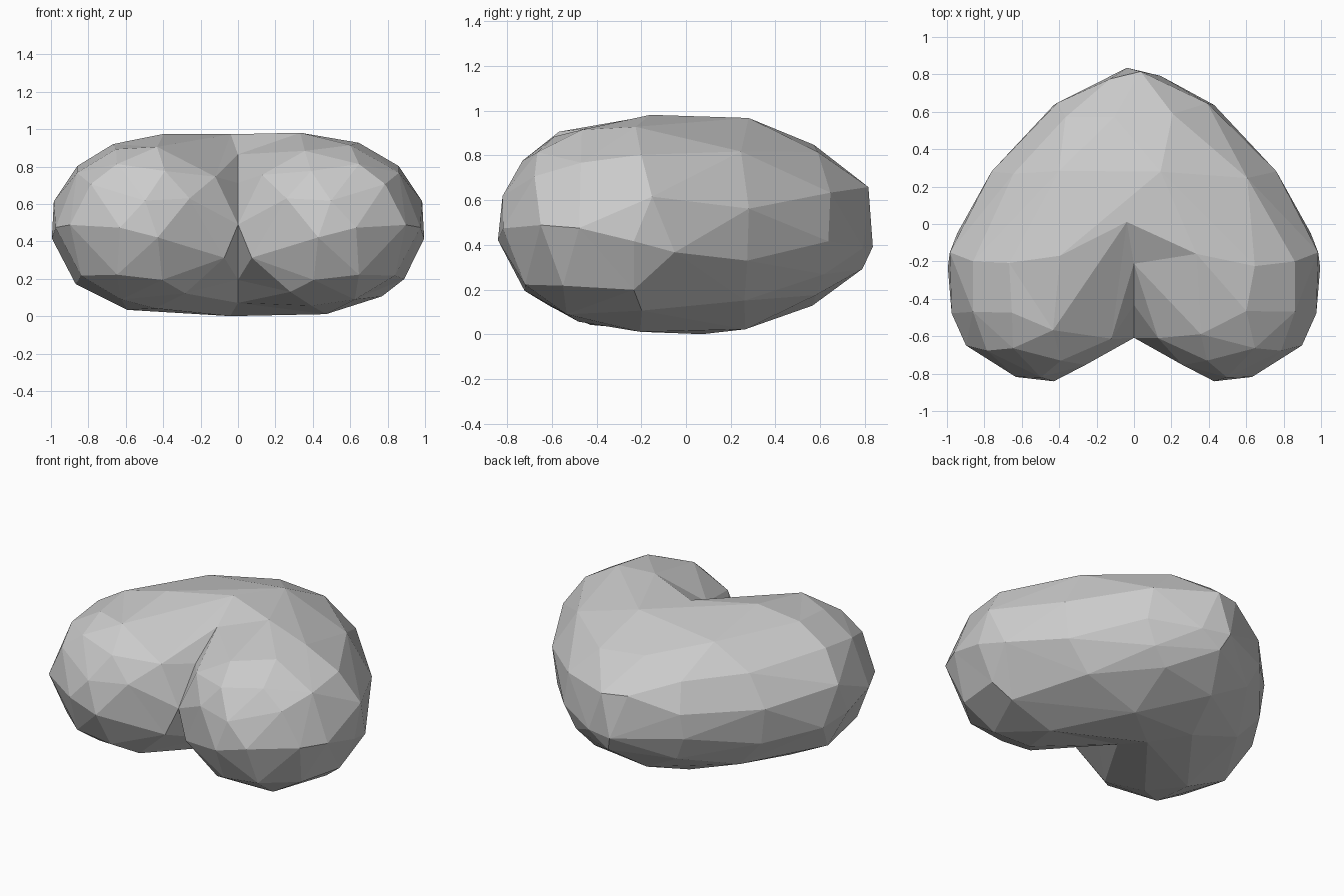
import bpy, bmesh, math
from mathutils import Matrix, Vector

cube = bpy.data.objects.get("Cube")
if cube:
    bpy.data.objects.remove(cube, do_unlink=True)

# Lobe stations along the depth: y, centre x, half width, half height
STATIONS = [
    (-0.83, 0.48, 0.08, 0.07), (-0.80, 0.49, 0.17, 0.16),
    (-0.72, 0.485, 0.32, 0.30), (-0.61, 0.46, 0.45, 0.385),
    (-0.47, 0.46, 0.505, 0.435), (-0.23, 0.40, 0.60, 0.475),
    (-0.09, 0.26, 0.71, 0.485), (0.02, 0.14, 0.78, 0.49),
    (0.27, 0.04, 0.73, 0.475), (0.57, 0.01, 0.49, 0.36),
    (0.70, 0.01, 0.33, 0.265), (0.79, 0.01, 0.15, 0.19),
    (0.83, 0.00, 0.04, 0.10),
]
MID_Z = 0.49
FACES = 180


def section(y):
    """Interpolate the lobe cross-section at depth y."""
    for a, b in zip(STATIONS, STATIONS[1:]):
        if y <= b[0]:
            t = max(0, (y - a[0]) / (b[0] - a[0]))
            return [p + (q - p) * t for p, q in zip(a[1:], b[1:])]
    return STATIONS[-1][1:]


def flat_material(name, colour):
    mat = bpy.data.materials.new(name)
    mat.use_nodes = True
    mat.diffuse_color = colour
    mat.node_tree.nodes["Principled BSDF"].inputs["Base Color"].default_value = colour
    return mat


# One lobe, with its poles pointing to the front and back
bm = bmesh.new()
bmesh.ops.create_icosphere(bm, subdivisions=5, radius=1)
turn = Matrix.Rotation(math.radians(9), 3, 'Y') @ Matrix.Rotation(math.pi / 2, 3, 'X')
for v in bm.verts:
    d = turn @ v.co.normalized()
    y = 0.83 * d.y
    cx, half_width, half_height = section(y)
    r = math.hypot(d.x, d.z)
    u, w = (d.x / r, d.z / r) if r > 0.01 else (0, 0)
    v.co = Vector((cx + half_width * u, y, MID_Z + half_height * w))

# Cut at the middle and mirror, so that the two lobes meet in a sharp cleft
bmesh.ops.bisect_plane(bm, geom=bm.verts[:] + bm.edges[:] + bm.faces[:],
                       dist=0.001, plane_co=(0, 0, 0), plane_no=(1, 0, 0),
                       clear_inner=True)
copy = bmesh.ops.duplicate(bm, geom=bm.verts[:] + bm.edges[:] + bm.faces[:])["geom"]
for v in (g for g in copy if isinstance(g, bmesh.types.BMVert)):
    v.co.x = -v.co.x
bmesh.ops.reverse_faces(bm, faces=[g for g in copy if isinstance(g, bmesh.types.BMFace)])
bmesh.ops.remove_doubles(bm, verts=bm.verts[:], dist=0.003)
bmesh.ops.triangulate(bm, faces=bm.faces[:])
bmesh.ops.recalc_face_normals(bm, faces=bm.faces[:])

mesh = bpy.data.meshes.new("heart_body")
bm.to_mesh(mesh)
bm.free()
mesh.materials.append(flat_material("light_grey", (0.6, 0.6, 0.6, 1)))
heart = bpy.data.objects.new("heart_body", mesh)
bpy.context.collection.objects.link(heart)

# Reduce to large, irregular flat facets
facets = heart.modifiers.new("facets", 'DECIMATE')
facets.ratio = FACES / len(mesh.polygons)
